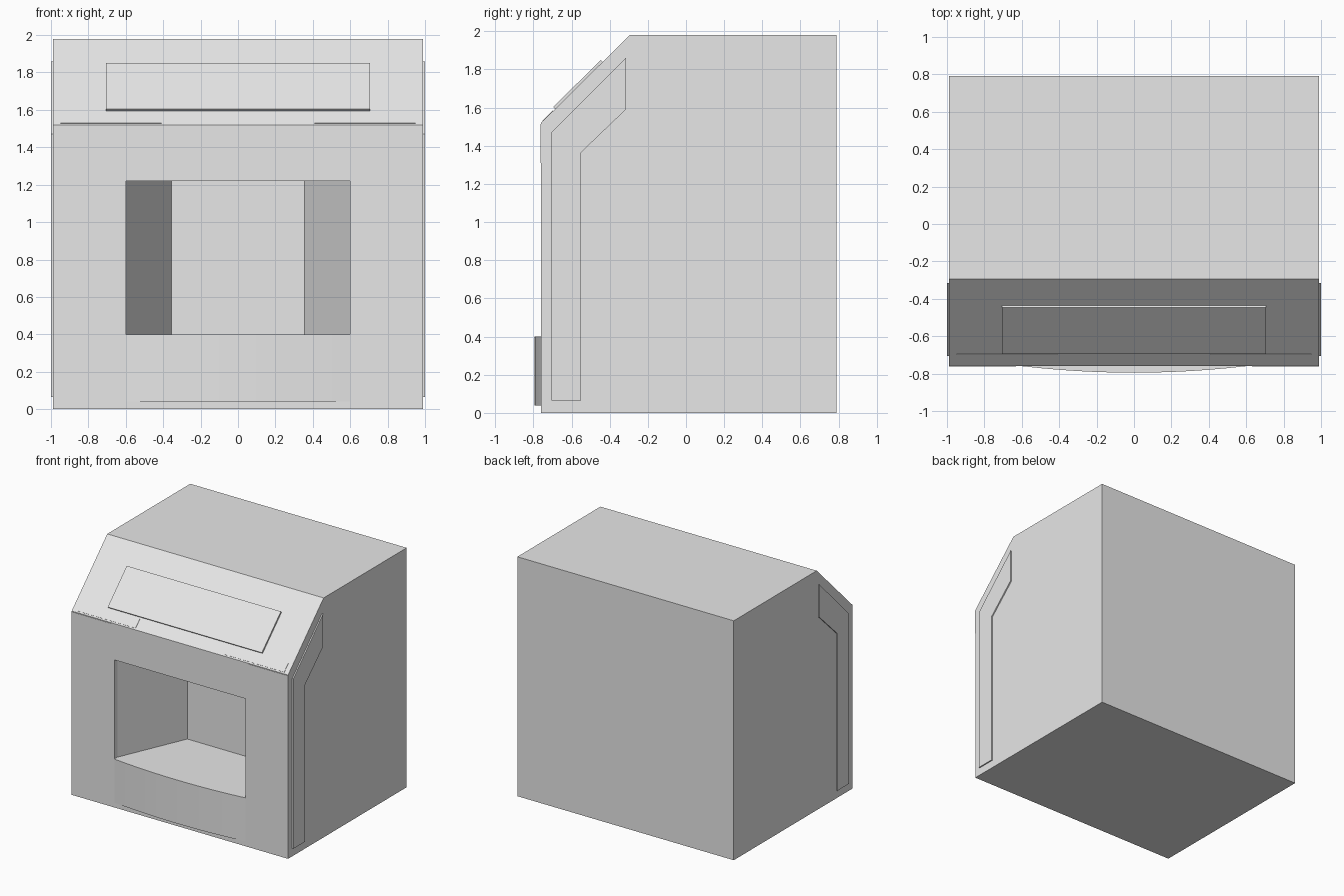
import bpy
import bmesh
import math
from mathutils import Vector

cube = bpy.data.objects.get("Cube")
if cube:
    bpy.data.objects.remove(cube, do_unlink=True)

# One grey for the whole model
GREY = (0.8, 0.8, 0.8, 1.0)
grey = bpy.data.materials.new("light_grey")
grey.use_nodes = True
grey.diffuse_color = GREY
grey.node_tree.nodes["Principled BSDF"].inputs["Base Color"].default_value = GREY


def prism(name, profile, axis, start, end):
    """Extrude a closed outline along x (outline is y, z) or z (outline is x, y)."""
    bm = bmesh.new()
    if axis == "x":
        points = [(start, a, b) for a, b in profile]
        shift = Vector((end - start, 0, 0))
    else:
        points = [(a, b, start) for a, b in profile]
        shift = Vector((0, 0, end - start))
    face = bm.faces.new([bm.verts.new(p) for p in points])
    new = bmesh.ops.extrude_face_region(bm, geom=[face])["geom"]
    bmesh.ops.translate(bm, vec=shift, verts=[g for g in new if isinstance(g, bmesh.types.BMVert)])
    bmesh.ops.recalc_face_normals(bm, faces=bm.faces)
    mesh = bpy.data.meshes.new(name)
    bm.to_mesh(mesh)
    bm.free()
    mesh.materials.append(grey)
    obj = bpy.data.objects.new(name, mesh)
    bpy.context.collection.objects.link(obj)
    return obj


# Cabinet with a sloping upper front
FRONT, BACK, TOP, HALF = -0.76, 0.79, 1.98, 0.99
EDGE, RIDGE = Vector((FRONT, 1.52)), Vector((-0.295, TOP))
body = prism("cabinet_body", [(FRONT, 0), (BACK, 0), (BACK, TOP), RIDGE, EDGE], "x", -HALF, HALF)

# Display recess with inward tapering side walls
half_plan = [(0.6, -0.9), (0.6, -0.72), (0.355, -0.155)]
plan = half_plan + [(-x, y) for x, y in reversed(half_plan)]
cutter = prism("recess_cutter", plan, "z", 0.4, 1.22)
cutter.hide_render = True
cut = body.modifiers.new("recess", "BOOLEAN")
cut.operation = "DIFFERENCE"
cut.solver = "EXACT"
cut.object = cutter
bpy.context.view_layer.objects.active = body
bpy.ops.object.modifier_apply(modifier=cut.name)
bpy.data.objects.remove(cutter, do_unlink=True)

# Bowed panel below the recess
STEPS = 12
xs = [-0.6 + 1.2 * i / STEPS for i in range(STEPS + 1)]
bow = [(x, FRONT - 0.035 * (1 - (x / 0.6) ** 2)) for x in xs]
prism("bowed_lower_panel", bow, "z", 0.04, 0.4)

# Plates lying on the slope
along = (RIDGE - EDGE).normalized()
outward = Vector((-along.y, along.x))


def slope_plate(name, low, high, thick, x0, x1):
    a, b = EDGE + along * low, EDGE + along * high
    prism(name, [a, b, b + outward * thick, a + outward * thick], "x", x0, x1)


slope_plate("sign_panel", 0.105, 0.455, 0.014, -0.705, 0.705)

# Paired trim: side panels, slope strips and front corner plates
side_outline = [(-0.705, 0.065), (-0.55, 0.065), (-0.55, 1.365),
                (-0.315, 1.59), (-0.315, 1.86), (-0.705, 1.47)]
for side, s in (("left", 1), ("right", -1)):
    prism(side + "_side_panel", side_outline, "x", s * HALF, s * 1.0)
    slope_plate(side + "_slope_strip", 0.012, 0.09, 0.003, s * 0.41, s * 0.95)
    prism(side + "_front_plate", [(FRONT, 1.31), (FRONT, 1.515), (FRONT - 0.003, 1.515), (FRONT - 0.003, 1.31)],
          "x", s * 0.63, s * HALF)
